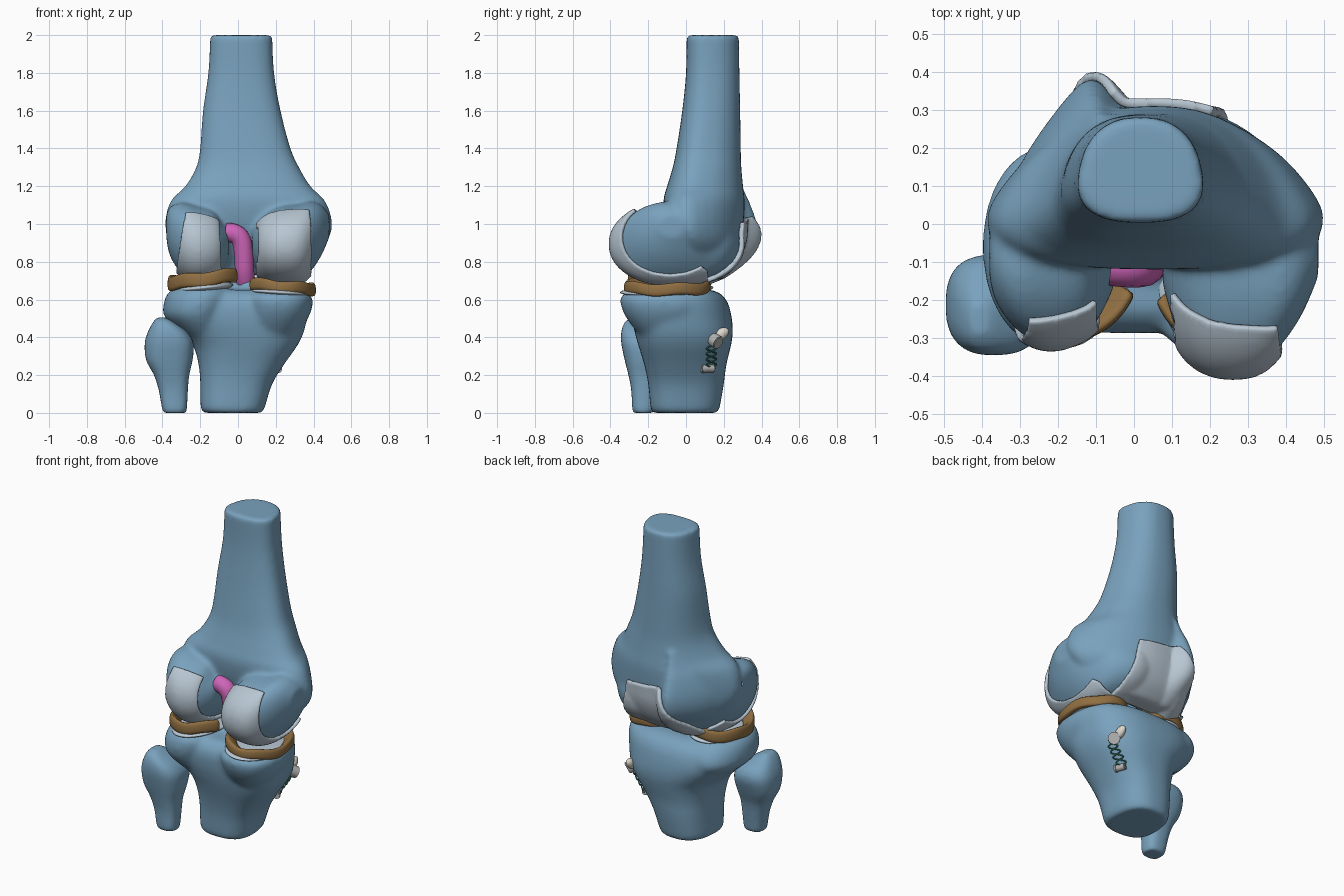
import bpy, bmesh, math
from mathutils import Vector, Matrix

if "Cube" in bpy.data.objects:
    bpy.data.objects.remove(bpy.data.objects["Cube"])


def material(name, rgb):
    m = bpy.data.materials.new(name)
    m.diffuse_color = (*rgb, 1)
    m.use_nodes = True
    m.node_tree.nodes["Principled BSDF"].inputs["Base Color"].default_value = m.diffuse_color
    return m


BONE = material("bone_blue", (0.19, 0.36, 0.51))
CARTILAGE = material("cartilage_pale", (0.48, 0.57, 0.65))
MENISCUS = material("meniscus_brown", (0.28, 0.16, 0.055))
LIGAMENT = material("ligament_pink", (0.62, 0.13, 0.48))
THREAD = material("suture_green", (0.04, 0.20, 0.15))
IVORY = material("plug_ivory", (0.72, 0.68, 0.60))
STEEL = material("steel_grey", (0.45, 0.45, 0.45))


def add_object(name, bm, mat):
    bmesh.ops.recalc_face_normals(bm, faces=bm.faces[:])
    me = bpy.data.meshes.new(name)
    bm.to_mesh(me)
    bm.free()
    me.shade_smooth()
    me.materials.append(mat)
    ob = bpy.data.objects.new(name, me)
    bpy.context.collection.objects.link(ob)
    return ob


def bake(ob):
    """Replace an object's mesh with its modified result."""
    dg = bpy.context.evaluated_depsgraph_get()
    me = bpy.data.meshes.new_from_object(ob.evaluated_get(dg))
    ob.modifiers.clear()
    ob.data = me
    me.shade_smooth()
    return ob


def refine(rows, k=4):
    """Catmull-Rom interpolation between cross-section rows."""
    out = []
    for i in range(len(rows) - 1):
        a, b, c, d = (rows[max(0, min(len(rows) - 1, i + j))] for j in (-1, 0, 1, 2))
        for s in range(k):
            t = s / k
            out.append([q + 0.5 * t * (r - p + t * (2*p - 5*q + 4*r - s2 + t * (3*(q - r) + s2 - p)))
                        for p, q, r, s2 in zip(a, b, c, d)])
    return out + [rows[-1]]


def loft(bm, rows, axis="z", power=2.3, taper=0.0, n=40):
    """Rows: position, u0, u1, v0, v1 (, taper). Axis z: u=x, v=y. Axis x: u=y, v=z."""
    rings = []
    for p, u0, u1, v0, v1, *own in refine(rows):
        k = own[0] if own else taper
        ring = []
        for i in range(n):
            a = 2 * math.pi * i / n
            c, s = math.cos(a), math.sin(a)
            c = math.copysign(abs(c) ** (2 / power), c)
            s = math.copysign(abs(s) ** (2 / power), s)
            u = (u0 + u1) / 2 + (u1 - u0) / 2 * c * (1 - k * s)
            v = (v0 + v1) / 2 + (v1 - v0) / 2 * s
            ring.append(bm.verts.new((u, v, p) if axis == "z" else (p, u, v)))
        rings.append(ring)
    faces = [bm.faces.new(rings[0]), bm.faces.new(rings[-1])]
    for r, q in zip(rings, rings[1:]):
        faces += [bm.faces.new((r[i], r[(i+1) % n], q[(i+1) % n], q[i])) for i in range(n)]
    bmesh.ops.recalc_face_normals(bm, faces=faces)


def ellipsoid(bm, loc, size, rot=(0, 0, 0)):
    m = Matrix.Translation(loc)
    for ang, ax in zip(rot, "XYZ"):
        m = m @ Matrix.Rotation(ang, 4, ax)
    bmesh.ops.create_uvsphere(bm, u_segments=40, v_segments=20, radius=1,
                              matrix=m @ Matrix.Diagonal((*size, 1)))


def fuse(name, bm, mat, repeat=8):
    """Melt overlapping lofts into one organic skin."""
    ob = add_object(name, bm, mat)
    r = ob.modifiers.new("remesh", "REMESH")
    r.mode, r.voxel_size = "VOXEL", 0.012
    s = ob.modifiers.new("smooth", "SMOOTH")
    s.factor, s.iterations = 0.5, repeat
    return bake(ob)


def tube(name, pts, radius, mat):
    cu = bpy.data.curves.new(name, "CURVE")
    cu.dimensions, cu.bevel_depth, cu.bevel_resolution = "3D", radius, 5
    cu.use_fill_caps = True
    sp = cu.splines.new("NURBS")
    sp.points.add(len(pts) - 1)
    for p, co in zip(sp.points, pts):
        p.co = (*co, 1)
    sp.use_endpoint_u, sp.order_u, sp.resolution_u = True, 3, 6
    cu.materials.append(mat)
    ob = bpy.data.objects.new(name, cu)
    bpy.context.collection.objects.link(ob)


# Femur: shaft, front ridge and the two condyles
bm = bmesh.new()
loft(bm, [(2.0, -.143, .177, .003, .28, .16), (1.8, -.153, .187, 0, .283, .16), (1.6, -.18, .22, -.02, .287, .17),
          (1.4, -.192, .27, -.05, .29, .2), (1.3, -.21, .312, -.07, .293, .22), (1.2, -.26, .365, -.10, .302, .27),
          (1.12, -.325, .43, -.12, .31, .34), (1.0, -.345, .458, -.105, .305, .38), (.9, -.32, .43, -.07, .295, .36),
          (.8, -.25, .33, .0, .25, .3), (.73, -.14, .24, .04, .18, .2)], power=2.5)
loft(bm, [(1.26, -.19, .03, -.05, .285), (1.18, -.24, .05, -.08, .31), (1.1, -.285, .07, -.1, .345),
          (.98, -.305, .08, -.1, .382), (.88, -.29, .07, -.07, .362), (.8, -.24, .06, -.02, .29),
          (.73, -.18, .02, .02, .19)], power=2, taper=.58)
loft(bm, [(-.38, -.14, -.02, .93, 1.05), (-.36, -.21, .04, .83, 1.09), (-.3, -.285, .12, .74, 1.115),
          (-.22, -.318, .2, .69, 1.10), (-.13, -.288, .3, .69, 1.085), (-.085, -.235, .28, .74, 1.03),
          (-.05, -.16, .2, .8, 1.0)], "x", 2.1)
loft(bm, [(.075, -.16, .2, .8, 1.0), (.105, -.26, .25, .75, 1.02), (.145, -.345, .28, .71, 1.06),
          (.22, -.388, .285, .69, 1.095), (.32, -.382, .23, .695, 1.105), (.385, -.32, .15, .75, 1.12),
          (.44, -.24, .07, .83, 1.10), (.484, -.14, -.01, .93, 1.05)], "x", 2.1)
femur = fuse("femur", bm, BONE, 14)

# Small drill hole on the outer side of the femur
bm = bmesh.new()
bmesh.ops.create_cone(bm, cap_ends=True, segments=20, radius1=.012, radius2=.012, depth=.16,
                      matrix=Matrix.Translation((-.35, -.03, 1.0)) @ Matrix.Rotation(math.radians(-60), 4, "Y"))
cutter = add_object("drill_cutter", bm, BONE)
cutter.hide_render = True
cutter.hide_set(True)


# Femoral cartilage: trimmed patches of the femur skin, thickened outwards
def cartilage(name, planes, centre, thickness):
    b = bmesh.new()
    b.from_mesh(femur.data)
    for co, no in planes:
        bmesh.ops.bisect_plane(b, geom=b.verts[:] + b.edges[:] + b.faces[:], plane_co=co,
                               plane_no=no, clear_outer=True)
    b.normal_update()
    bad = []
    for f in b.faces:
        d = f.calc_center_median() - Vector(centre)
        d.x = 0
        if f.normal.dot(d.normalized()) < .4:
            bad.append(f)
    bmesh.ops.delete(b, geom=bad, context="FACES")
    me = bpy.data.meshes.new(name)
    b.to_mesh(me)
    b.free()
    me.materials.clear()
    me.materials.append(CARTILAGE)
    ob = bpy.data.objects.new(name, me)
    bpy.context.collection.objects.link(ob)
    s = ob.modifiers.new("thick", "SOLIDIFY")
    s.thickness, s.offset = thickness, 1
    s = ob.modifiers.new("soft", "SMOOTH")
    s.factor, s.iterations = .4, 4
    bake(ob)


for side, x0, x1, lean in (("lateral", -.315, -.1, .13), ("medial", .11, .375, .0)):
    cartilage(side + "_condyle_cartilage",
              [((x0, 0, .75), (-1, 0, lean)), ((x1, 0, .75), (1, 0, lean / 3)),
               ((0, 0, 1.075), (0, 0, 1)), ((0, -.27, 1.07), (0, .33, .40)),
               ((x0 + .05, 0, 1.06), (-1, 0, 1)), ((0, .11, 0), (0, 1, 0))], (0, -.06, .9), .02)
cartilage("trochlea_cartilage",
          [((-.11, 0, .95), (-1, 0, .5)), ((.225, 0, .9), (1, 0, .2)),
           ((0, 0, 1.03), (.1, 0, 1)), ((0, .08, 0), (0, -1, 0))], (0, .1, .9), .025)
hole = femur.modifiers.new("hole", "BOOLEAN")
hole.operation, hole.object = "DIFFERENCE", cutter
bake(femur)

# Tibia: shaft, two plateau lobes and the central spines
bm = bmesh.new()
loft(bm, [(0, -.178, .123, -.175, .165), (.02, -.196, .138, -.187, .177), (.15, -.198, .178, -.2, .2),
          (.25, -.206, .238, -.22, .213), (.35, -.233, .308, -.25, .237), (.42, -.295, .343, -.27, .248),
          (.5, -.37, .363, -.285, .243), (.58, -.38, .378, -.285, .223), (.63, -.345, .37, -.255, .185),
          (.652, -.29, .32, -.22, .13)], power=2.6, taper=.08)
loft(bm, [(.36, -.22, -.1, -.18, .06), (.44, -.32, -.07, -.26, .15), (.51, -.39, -.05, -.31, .2),
          (.57, -.395, -.03, -.325, .2), (.63, -.375, -.02, -.315, .16), (.665, -.33, -.05, -.28, .1)], power=2.1)
loft(bm, [(.36, .06, .25, -.2, .0), (.44, .05, .33, -.27, .06), (.51, .04, .375, -.32, .1),
          (.57, .03, .395, -.345, .12), (.615, .03, .39, -.345, .1), (.645, .08, .34, -.3, .06)], power=2.3)
ellipsoid(bm, (.05, -.05, .64), (.055, .1, .095))
ellipsoid(bm, (-.03, -.03, .64), (.045, .08, .085))
tibia = fuse("tibia", bm, BONE, 20)

# Fibula
bm = bmesh.new()
loft(bm, [(0, -.395, -.275, -.28, -.17), (.02, -.402, -.27, -.285, -.165), (.12, -.42, -.265, -.29, -.15),
          (.2, -.445, -.258, -.305, -.135), (.28, -.487, -.24, -.325, -.105), (.37, -.494, -.235, -.343, -.08),
          (.43, -.477, -.27, -.343, -.1), (.48, -.45, -.34, -.325, -.17), (.505, -.43, -.38, -.29, -.21)],
     power=2.7)
fuse("fibula", bm, BONE)

# Plateau cartilage pads
for name, loc, size, tilt in (("lateral", (-.18, -.09, .663), (.155, .235, .03), -.1),
                              ("medial", (.22, -.115, .638), (.165, .235, .026), .06)):
    bm = bmesh.new()
    ellipsoid(bm, loc, size, (0, tilt, 0))
    add_object(name + "_plateau_cartilage", bm, CARTILAGE)

# Menisci: C-shaped wedge rings open towards the middle
PROFILE = [(.97, -.04), (1.04, -.035), (1.05, 0), (1.03, .04), (.95, .045), (.8, .01), (.65, -.02), (.8, -.035)]
for name, c, rx, ry, start, slope, h in (("lateral", (-.175, -.085, .708), .19, .215, 25, .12, .95),
                                         ("medial", (.225, -.1, .668), .18, .22, 205, -.09, .8)):
    bm = bmesh.new()
    rings = []
    for i in range(41):
        a = math.radians(start + i * 310 / 40)
        wave = .006 * math.sin(a * 5)
        rings.append([bm.verts.new((c[0] + rx * r * math.cos(a), c[1] + ry * r * math.sin(a),
                                    c[2] + slope * rx * math.cos(a) + z * h + wave)) for r, z in PROFILE])
    for r, q in zip(rings, rings[1:]):
        for i in range(8):
            bm.faces.new((r[i], r[(i+1) % 8], q[(i+1) % 8], q[i]))
    bm.faces.new(rings[0])
    bm.faces.new(rings[-1])
    ob = add_object(name + "_meniscus", bm, MENISCUS)
    ob.modifiers.new("soft", "SUBSURF").levels = 1
    bake(ob)

# Ligament graft running from the notch into the tibial tunnel
tube("ligament_graft", [(-.06, -.11, .955), (-.02, -.115, .955), (.02, -.115, .92), (.032, -.11, .84),
                        (.035, -.095, .72), (.05, -.03, .62)], .052, LIGAMENT)


# Fixings on the inner face of the tibia, dropped onto its surface
def on_tibia(y, z, lift=0.0):
    hit, loc, nrm, _ = tibia.ray_cast(Vector((1, y, z)), Vector((-1, 0, 0)))
    return loc + nrm * lift if hit else Vector((.22, y, z))


def cylinder(name, loc, direction, r, depth, mat):
    b = bmesh.new()
    q = Vector(direction).to_track_quat("Z", "Y").to_matrix().to_4x4()
    bmesh.ops.create_cone(b, cap_ends=True, segments=28, radius1=r, radius2=r, depth=depth,
                          matrix=Matrix.Translation(loc) @ q)
    bmesh.ops.bevel(b, geom=[e for e in b.edges if len(e.link_faces) == 2 and e.calc_face_angle() > 1],
                    offset=.004, segments=2, affect="EDGES")
    add_object(name, b, mat).data.set_sharp_from_angle(angle=.7)


bm = bmesh.new()
ellipsoid(bm, on_tibia(.18, .415, .003), (.025, .05, .03), (math.radians(35), 0, 0))
add_object("graft_plug", bm, IVORY)
cylinder("tunnel_screw", on_tibia(.15, .385, .005), (.5, .6, -.4), .036, .06, STEEL)
cylinder("anchor_post", on_tibia(.115, .235, .0), (.35, -.93, 0), .02, .07, STEEL)
cylinder("anchor_head", on_tibia(.09, .235, .0), (.35, -.93, 0), .024, .018, STEEL)
for k in range(2):
    tube("suture_strand_%d" % (k + 1),
         [on_tibia(.13 + .028 * math.sin(i * 1.1 + k * math.pi), .36 - i * .01, .01) for i in range(13)],
         .004, THREAD)
